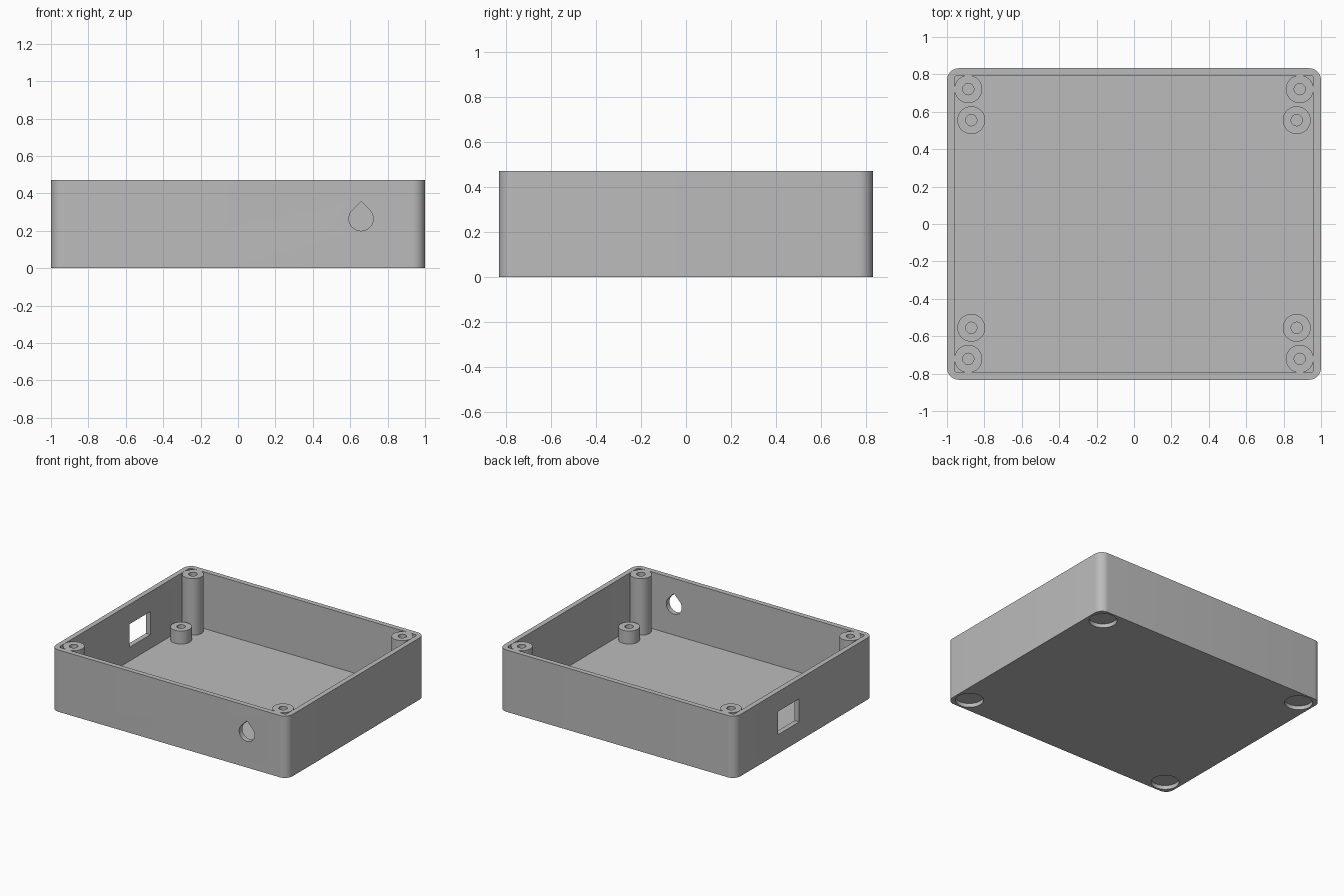
import bpy, bmesh
from math import sin, cos, pi
from mathutils import Vector

old = bpy.data.objects.get("Cube")
if old:
    bpy.data.objects.remove(old, do_unlink=True)

HALF_X, HALF_Y, HEIGHT = 1.0, 0.833, 0.473
WALL, FLOOR = 0.039, 0.04
POST, STANDOFF = (0.886, 0.721), (0.87, 0.555)
PILLAR_R, SCREW_R = 0.0745, 0.03

grey = bpy.data.materials.new("plain grey")
grey.use_nodes = True
colour = (0.5, 0.5, 0.5, 1)
grey.diffuse_color = colour
grey.node_tree.nodes["Principled BSDF"].inputs["Base Color"].default_value = colour


def arc(cx, cy, r, start, end, steps):
    return [(cx + r * cos(start + (end - start) * i / steps),
             cy + r * sin(start + (end - start) * i / steps)) for i in range(steps + 1)]


def circle(cx, cy, r, steps=40):
    return arc(cx, cy, r, 0, 2 * pi, steps)[:-1]


def rounded_rect(hx, hy, r, steps=10):
    pts = []
    for i, (sx, sy) in enumerate([(1, 1), (-1, 1), (-1, -1), (1, -1)]):
        pts += arc(sx * (hx - r), sy * (hy - r), r, i * pi / 2, (i + 1) * pi / 2, steps)
    return pts


def prism(name, points, direction):
    """Closed solid made by sweeping a flat outline along a direction."""
    bm = bmesh.new()
    face = bm.faces.new([bm.verts.new(p) for p in points])
    swept = bmesh.ops.extrude_face_region(bm, geom=[face])["geom"]
    bmesh.ops.translate(bm, vec=Vector(direction),
                        verts=[v for v in swept if isinstance(v, bmesh.types.BMVert)])
    bmesh.ops.recalc_face_normals(bm, faces=bm.faces)
    mesh = bpy.data.meshes.new(name)
    bm.to_mesh(mesh)
    bm.free()
    mesh.materials.append(grey)
    obj = bpy.data.objects.new(name, mesh)
    bpy.context.collection.objects.link(obj)
    return obj


def upright(name, outline, z0, z1):
    return prism(name, [(x, y, z0) for x, y in outline], (0, 0, z1 - z0))


def combine(target, tool, operation):
    mod = target.modifiers.new(tool.name, "BOOLEAN")
    mod.operation, mod.solver, mod.object = operation, "EXACT", tool
    bpy.context.view_layer.objects.active = target
    bpy.ops.object.modifier_apply(modifier=mod.name)
    bpy.data.objects.remove(tool, do_unlink=True)


def four_corners(spot):
    return [(sx * spot[0], sy * spot[1]) for sx in (-1, 1) for sy in (-1, 1)]


# Open tray with rounded corners
case = upright("enclosure_case", rounded_rect(HALF_X, HALF_Y, 0.065), 0, HEIGHT)
cavity = upright("cavity", rounded_rect(HALF_X - WALL, HALF_Y - WALL, 0.02), FLOOR, HEIGHT + 0.1)
combine(case, cavity, "DIFFERENCE")

# Tall corner posts and short board standoffs, each with a screw hole
for spot, top in ((POST, HEIGHT), (STANDOFF, 0.14)):
    for x, y in four_corners(spot):
        combine(case, upright("pillar", circle(x, y, PILLAR_R), FLOOR / 2, top), "UNION")
        combine(case, upright("screw_hole", circle(x, y, SCREW_R), FLOOR + 0.01, top + 0.05),
                "DIFFERENCE")

# Round foot recesses under the corners
for x, y in four_corners(POST):
    combine(case, upright("foot_recess", circle(x, y, 0.097), -0.05, 0.03), "DIFFERENCE")

# Teardrop cable hole in the front wall
drop_x, drop_z, drop_r = 0.658, 0.265, 0.065
drop = arc(drop_x, drop_z, drop_r, 0.75 * pi, 2.25 * pi, 30)
drop.append((drop_x, drop_z + drop_r * 2 ** 0.5))
combine(case, prism("cable_hole", [(x, -HALF_Y - 0.05, z) for x, z in drop], (0, 0.12, 0)),
        "DIFFERENCE")

# Rectangular socket opening in the right-hand wall
socket = [(0.06, 0.145), (0.315, 0.145), (0.315, 0.322), (0.06, 0.322)]
combine(case, prism("socket_hole", [(-HALF_X - 0.05, y, z) for y, z in socket], (0.12, 0, 0)),
        "DIFFERENCE")

# Smooth curved walls, crisp edges
bpy.ops.object.select_all(action="DESELECT")
case.select_set(True)
bpy.context.view_layer.objects.active = case
bpy.ops.object.shade_smooth_by_angle(angle=pi / 6)
